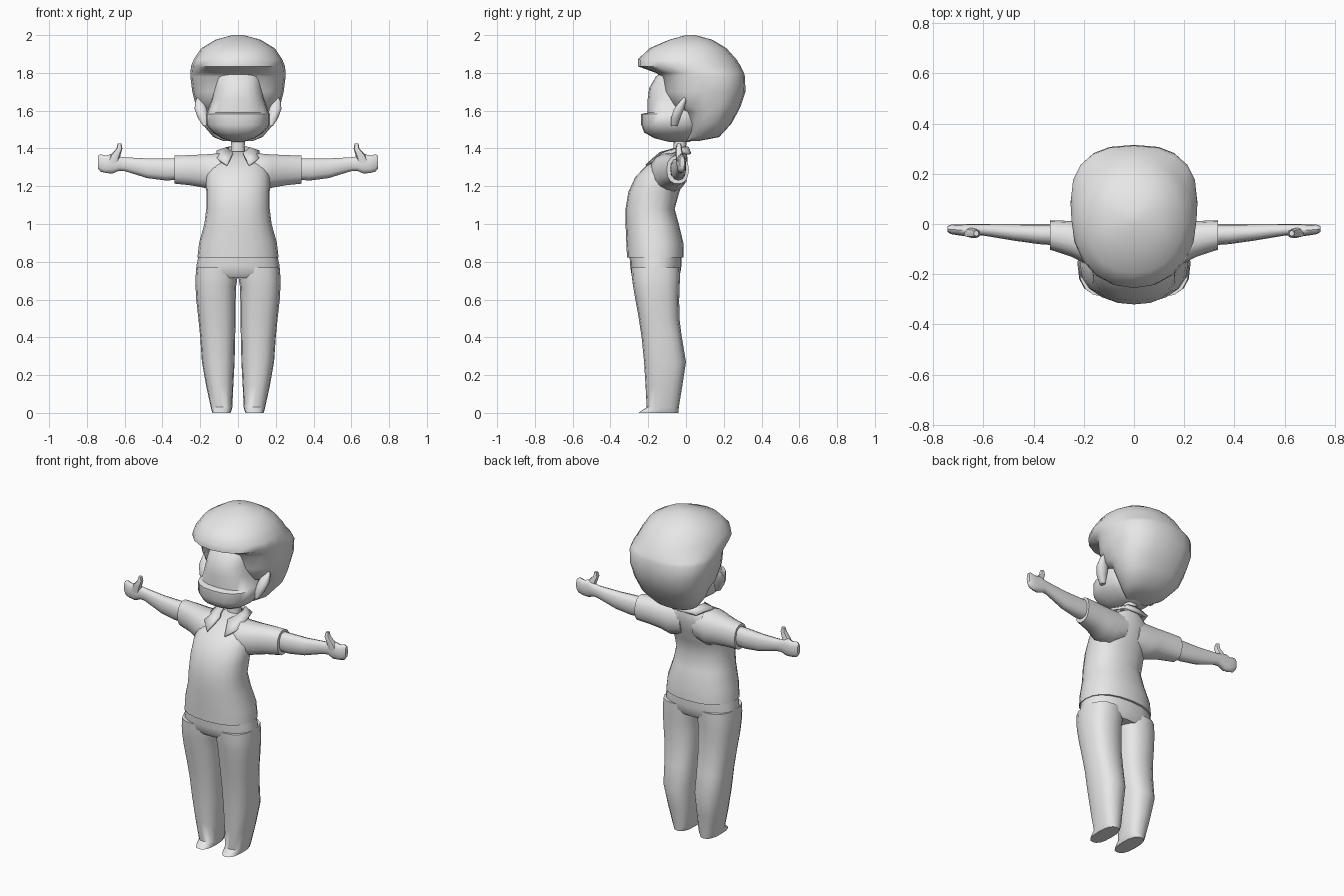
import bpy, bmesh, math

grey = bpy.data.materials.new("plain grey")
grey.diffuse_color = (0.8, 0.8, 0.8, 1)


def finish(name, bm, mirror=False, thick=0, angle=45):
    bmesh.ops.recalc_face_normals(bm, faces=bm.faces)
    me = bpy.data.meshes.new(name)
    bm.to_mesh(me)
    bm.free()
    me.materials.append(grey)
    ob = bpy.data.objects.new(name, me)
    bpy.context.collection.objects.link(ob)
    bpy.ops.object.select_all(action='DESELECT')
    ob.select_set(True)
    bpy.context.view_layer.objects.active = ob
    bpy.ops.object.shade_smooth_by_angle(angle=math.radians(angle))
    if mirror:
        ob.modifiers.new("Mirror", 'MIRROR').merge_threshold = 0.0005
    if thick:
        s = ob.modifiers.new("Solidify", 'SOLIDIFY')
        s.thickness = thick
        s.offset = 0
    return ob


def loft(name, rings, axis='z', segs=16, n=2.3, mirror=False, angle=45):
    """Skin rounded sections: (position, a0, a1, b0, b1[, roundness])."""
    bm = bmesh.new()
    loops = []
    for r in rings:
        p, a0, a1, b0, b1 = r[:5]
        e = 2 / (r[5] if len(r) > 5 else n)
        loop = []
        for i in range(segs):
            t = 2 * math.pi * i / segs
            c, s = math.cos(t), math.sin(t)
            a = (a0 + a1) / 2 + (a1 - a0) / 2 * math.copysign(abs(c) ** e, c)
            b = (b0 + b1) / 2 + (b1 - b0) / 2 * math.copysign(abs(s) ** e, s)
            loop.append(bm.verts.new((a, b, p) if axis == 'z' else (p, a, b)))
        loops.append(loop)
    for lo, hi in zip(loops, loops[1:]):
        for i in range(segs):
            j = (i + 1) % segs
            bm.faces.new((lo[i], lo[j], hi[j], hi[i]))
    bm.faces.new(loops[0])
    bm.faces.new(loops[-1])
    return finish(name, bm, mirror, angle=angle)


def sym(rows):
    """Sections symmetric in x: (z, half width, y front, y back[, roundness])."""
    return [(r[0], -r[1], r[1]) + tuple(r[2:]) for r in rows]


# Hair: domed cap, overhanging fringe, sideburns, rounded nape
loft("hair", sym([
    (1.44, .08, .0, .07), (1.46, .13, -.0, .175), (1.53, .19, -.005, .24),
    (1.595, .215, -.03, .275), (1.62, .222, -.085, .288, 2.6),
    (1.70, .242, -.125, .315, 2.6), (1.78, .252, -.13, .312, 2.5),
    (1.80, .252, -.16, .307, 2.3), (1.835, .249, -.255, .29, 2.1),
    (1.87, .235, -.255, .268, 2.1), (1.93, .195, -.195, .215, 2.1),
    (1.975, .12, -.09, .14), (2.0, .03, .0, .05)]), segs=20, angle=60)

# Face: recessed brow, shelf above the mouth, rounded jaw
loft("face", sym([
    (1.435, .03, -.09, .02), (1.455, .09, -.17, .05), (1.485, .135, -.222, .08),
    (1.525, .168, -.237, .1), (1.582, .168, -.237, .1), (1.59, .162, -.203, .1),
    (1.66, .14, -.203, .1), (1.72, .127, -.195, .1), (1.78, .122, -.16, .1),
    (1.82, .11, -.11, .1)]), segs=20, n=2.5, angle=50)

loft("ear", [
    (1.52, .16, .185, -.08, -.045), (1.56, .155, .212, -.08, -.03),
    (1.61, .165, .23, -.065, -.008), (1.65, .18, .226, -.032, .0),
    (1.67, .2, .216, -.012, .0)], segs=10, mirror=True)

loft("neck", sym([(1.34, .045, -.075, .005), (1.41, .035, -.065, .0),
                  (1.47, .04, -.07, .01)]), segs=12)

# Shirt body with a full front and hollow back
loft("shirt", sym([
    (.822, .215, -.312, -.012), (.90, .206, -.316, -.014), (1.0, .178, -.32, -.038),
    (1.08, .168, -.32, -.06), (1.17, .168, -.305, -.035), (1.25, .17, -.268, -.005),
    (1.31, .155, -.21, .008), (1.35, .12, -.15, .008), (1.385, .05, -.08, .002)]),
    segs=20)

loft("sleeve", [
    (.04, -.17, .005, 1.2, 1.375), (.12, -.19, .01, 1.17, 1.375),
    (.18, -.165, .01, 1.19, 1.37), (.25, -.13, .012, 1.203, 1.367),
    (.335, -.102, .015, 1.212, 1.363)], axis='x', segs=14, mirror=True)

# Bare forearm running into a mitten hand
loft("arm_and_hand", [
    (.31, -.085, .0, 1.235, 1.348), (.38, -.08, .0, 1.23, 1.348),
    (.48, -.066, .0, 1.243, 1.347), (.60, -.046, .0, 1.28, 1.353),
    (.63, -.045, .0, 1.282, 1.358), (.665, -.05, .0, 1.267, 1.372),
    (.70, -.045, -.002, 1.27, 1.362), (.728, -.04, -.003, 1.277, 1.37),
    (.742, -.032, -.008, 1.295, 1.36)], axis='x', segs=12, mirror=True)

loft("thumb", [
    (1.32, .635, .695, -.05, -.01), (1.365, .622, .675, -.055, -.015),
    (1.40, .612, .643, -.055, -.022), (1.425, .618, .638, -.048, -.026)],
    segs=8, mirror=True)

# Collar: folded strip from the back of the neck to a front point
top = [(0, .008, 1.405), (.045, .0, 1.405), (.06, -.045, 1.4), (.045, -.1, 1.385),
       (.028, -.135, 1.375)]
low = [(0, .022, 1.37), (.08, .018, 1.372), (.112, -.06, 1.383), (.11, -.16, 1.345),
       (.058, -.21, 1.31)]
bm = bmesh.new()
t = [bm.verts.new(p) for p in top]
b = [bm.verts.new(p) for p in low]
for i in range(4):
    bm.faces.new((t[i], t[i + 1], b[i + 1], b[i]))
finish("collar", bm, mirror=True, thick=.014)

# Trousers: hip block plus two legs ending in flared toes
loft("hips", sym([
    (.715, .215, -.27, -.045), (.74, .223, -.29, -.03), (.78, .22, -.296, -.024),
    (.85, .205, -.3, -.025)]), segs=20)

loft("leg", [
    (.0, .04, .135, -.25, -.04), (.012, .035, .14, -.235, -.039),
    (.03, .03, .144, -.208, -.038), (.14, .025, .168, -.214, -.02),
    (.27, .018, .191, -.222, .0), (.40, .015, .2, -.235, -.022),
    (.50, .013, .21, -.25, -.035), (.60, .012, .221, -.268, -.036),
    (.67, .01, .225, -.28, -.034), (.72, .002, .225, -.287, -.031),
    (.77, .0, .22, -.29, -.03)], segs=16, n=2.5, mirror=True)
